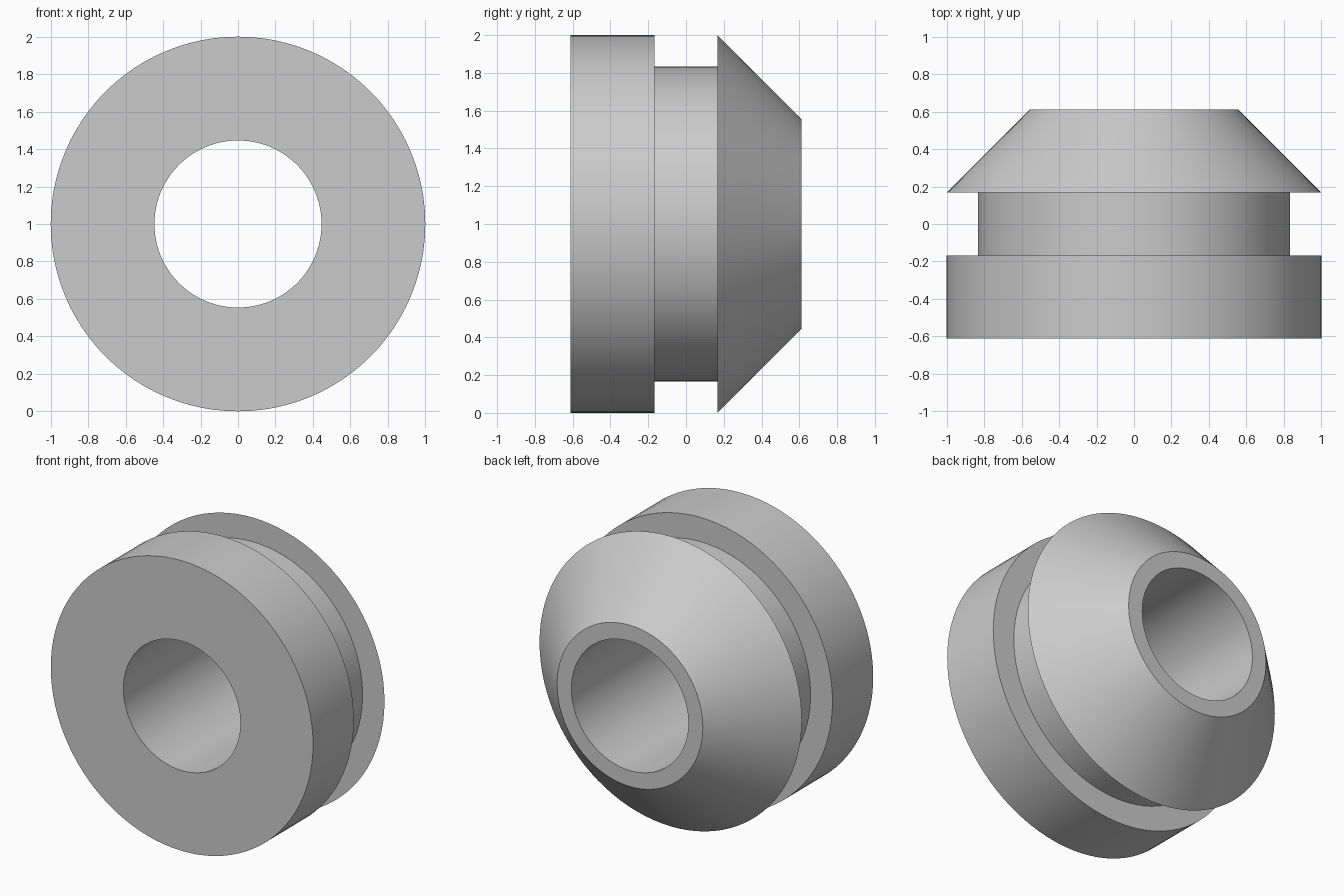
import bpy, bmesh, math
from mathutils import Matrix, Vector

cube = bpy.data.objects.get("Cube")
if cube:
    bpy.data.objects.remove(cube, do_unlink=True)

SEGMENTS = 96
CENTRE = Vector((0, 0, 1))

# Plain grey rubber
rubber = bpy.data.materials.new("grey rubber")
rubber.use_nodes = True
grey = (0.6, 0.6, 0.6, 1)
rubber.diffuse_color = grey
rubber.node_tree.nodes["Principled BSDF"].inputs["Base Color"].default_value = grey

# Closed cross-section as (radius, y): bore, front flange, groove, tapered back
profile = [
    (0.446, -0.611), (1.0, -0.611), (1.0, -0.167), (0.833, -0.167),
    (0.833, 0.167), (1.0, 0.167), (0.556, 0.611), (0.446, 0.611),
]

# Turn the cross-section around the y axis
bm = bmesh.new()
rings = []
for i in range(SEGMENTS):
    turn = Matrix.Rotation(math.tau * i / SEGMENTS, 3, 'Y')
    rings.append([bm.verts.new(CENTRE + turn @ Vector((r, y, 0))) for r, y in profile])
for i, ring in enumerate(rings):
    following = rings[(i + 1) % SEGMENTS]
    for j in range(len(profile)):
        k = (j + 1) % len(profile)
        bm.faces.new((ring[j], ring[k], following[k], following[j]))
bmesh.ops.recalc_face_normals(bm, faces=bm.faces)

mesh = bpy.data.meshes.new("grommet")
bm.to_mesh(mesh)
bm.free()
mesh.materials.append(rubber)
grommet = bpy.data.objects.new("grommet", mesh)
bpy.context.collection.objects.link(grommet)

# Smooth round walls, crisp rims
bpy.ops.object.select_all(action='DESELECT')
grommet.select_set(True)
bpy.context.view_layer.objects.active = grommet
bpy.ops.object.shade_smooth_by_angle(angle=math.radians(30))
